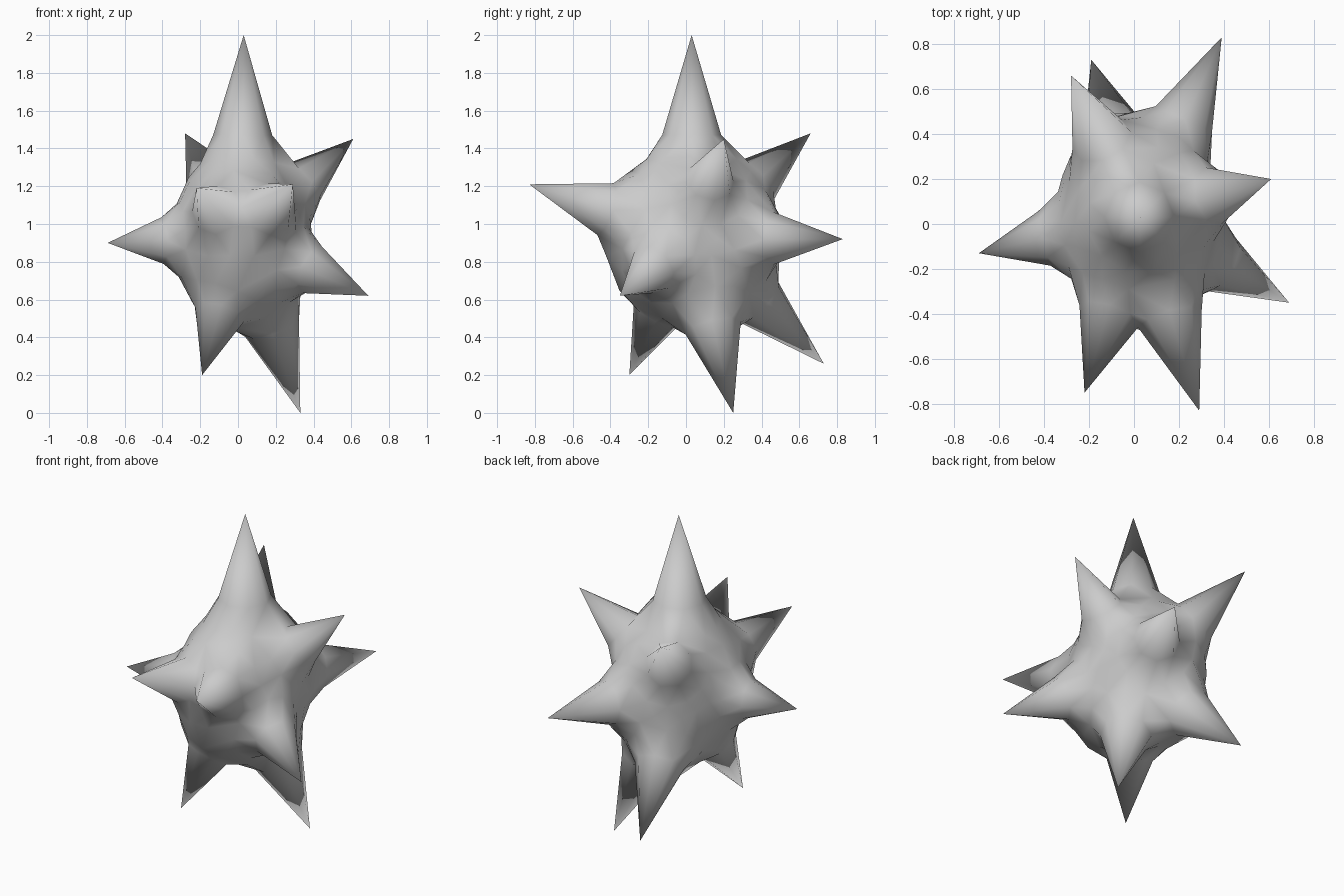
import bpy, bmesh, math
from mathutils import Vector

if "Cube" in bpy.data.objects:
    bpy.data.objects.remove(bpy.data.objects["Cube"])

CENTRE = Vector((0.02, 0.03, 0.93))
BODY = (0.37, 0.47, 0.49)          # ellipsoid core radii
TIPS = [(0.03, 0.03, 2.0), (-0.28, 0.66, 1.48), (0.61, 0.20, 1.45),
        (-0.69, -0.13, 0.90), (0.69, -0.35, 0.62), (-0.19, -0.30, 0.20),
        (0.33, 0.25, 0.0), (-0.22, -0.75, 1.19), (0.29, -0.83, 1.21),
        (0.39, 0.83, 0.92), (-0.19, 0.73, 0.26)]
SPIKES = [Vector(t) - CENTRE for t in TIPS]
AXES = [s.normalized() for s in SPIKES]
RINGS = (0.28, 0.54)               # angular size of the rings at a spike base


def radius(d):
    """Distance from the centre to the surface along d."""
    r = 1 / math.sqrt(sum((c / b) ** 2 for c, b in zip(d, BODY)))
    for s, a in zip(SPIKES, AXES):
        t, length = d.angle(a), s.length
        near, far = 0.20 + 0.34 * length, 0.145 + 0.28 * length
        if t < RINGS[0]:
            # straight cone flank from tip to first ring
            w, h = near * math.sin(RINGS[0]), near * math.cos(RINGS[0])
            k = (length - h) / w
            r = max(r, length / (math.cos(t) + k * math.sin(t)))
        elif t < 0.8:
            r = max(r, near + (far - near) * (t - RINGS[0]) / (RINGS[1] - RINGS[0]))
    return r


# Directions: spike tips, rings round each spike, then filler over the core
dirs = list(AXES)


def add(d, gap):
    if all(d.angle(o) > gap for o in dirs):
        dirs.append(d)


for ring, sides, gap in ((RINGS[0], 8, 0.14), (RINGS[1], 12, 0.2)):
    for a in AXES:
        u = a.orthogonal().normalized()
        v = a.cross(u)
        for i in range(sides):
            p = 2 * math.pi * i / sides
            add(a * math.cos(ring) + (u * math.cos(p) + v * math.sin(p)) * math.sin(ring), gap)
for i in range(300):
    z = 1 - (2 * i + 1) / 300
    p = i * math.pi * (3 - math.sqrt(5))
    q = math.sqrt(1 - z * z)
    add(Vector((q * math.cos(p), q * math.sin(p), z)), 0.2)

# Triangulate on the unit sphere, then push out to the spiky surface
bm = bmesh.new()
for d in dirs:
    bm.verts.new(d)
bmesh.ops.convex_hull(bm, input=bm.verts[:])
for v in bm.verts:
    d = v.co.normalized()
    v.co = CENTRE + d * radius(d)
bmesh.ops.recalc_face_normals(bm, faces=bm.faces[:])
for f in bm.faces:
    f.smooth = True
mesh = bpy.data.meshes.new("spiky_rock")
bm.to_mesh(mesh)
bm.free()
obj = bpy.data.objects.new("spiky_rock", mesh)
bpy.context.collection.objects.link(obj)
